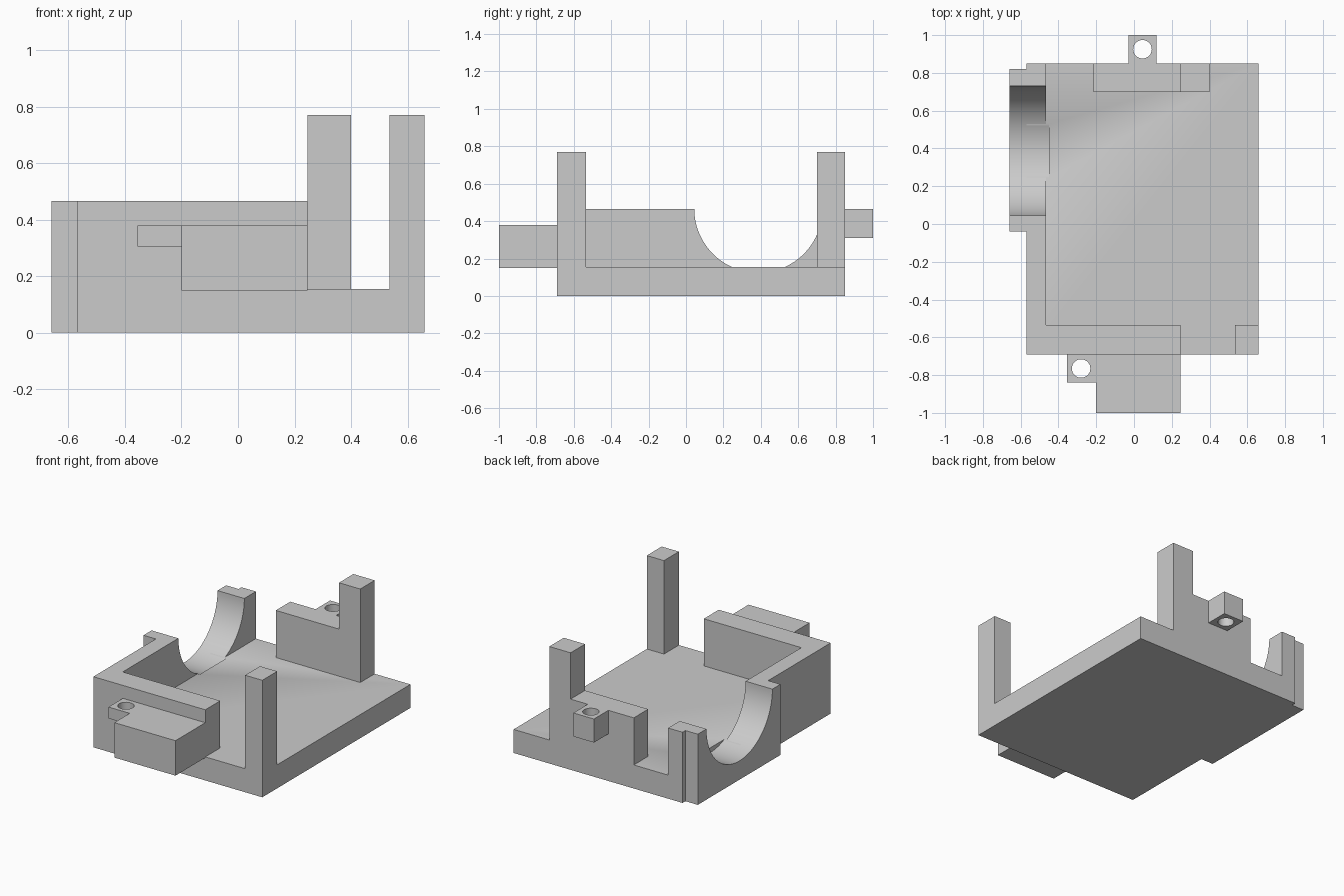
import bpy
import bmesh
import math
from mathutils import Matrix, Vector

cube = bpy.data.objects.get("Cube")
if cube:
    bpy.data.objects.remove(cube, do_unlink=True)

grey = bpy.data.materials.new("plain grey")
grey.use_nodes = True
COLOUR = (0.6, 0.6, 0.6, 1.0)
grey.diffuse_color = COLOUR
grey.node_tree.nodes["Principled BSDF"].inputs["Base Color"].default_value = COLOUR


def link(name, bm):
    mesh = bpy.data.meshes.new(name)
    bm.to_mesh(mesh)
    bm.free()
    mesh.materials.append(grey)
    obj = bpy.data.objects.new(name, mesh)
    bpy.context.scene.collection.objects.link(obj)
    return obj


def box(name, x, y, z):
    """Box from (min, max) ranges on each axis."""
    bm = bmesh.new()
    size = Vector((x[1] - x[0], y[1] - y[0], z[1] - z[0]))
    mid = Vector((sum(x), sum(y), sum(z))) / 2
    bmesh.ops.create_cube(bm, size=1, matrix=Matrix.Translation(mid) @ Matrix.Diagonal(size).to_4x4())
    return link(name, bm)


def prism(name, outline, z):
    """Upright prism from a plan outline, anticlockwise."""
    bm = bmesh.new()
    face = bm.faces.new([bm.verts.new((x, y, z[0])) for x, y in outline])
    top = bmesh.ops.extrude_face_region(bm, geom=[face])["geom"]
    bmesh.ops.translate(bm, vec=(0, 0, z[1] - z[0]),
                        verts=[v for v in top if isinstance(v, bmesh.types.BMVert)])
    bmesh.ops.recalc_face_normals(bm, faces=bm.faces)
    return link(name, bm)


def bore(parts, centre, radius, depth, axis, sides):
    """Cut a round bore through the parts, then discard the cutter."""
    bm = bmesh.new()
    turn = Matrix.Rotation(math.pi / 2, 4, "Y") if axis == "X" else Matrix()
    bmesh.ops.create_cone(bm, cap_ends=True, segments=sides, radius1=radius, radius2=radius,
                          depth=depth, matrix=Matrix.Translation(centre) @ turn)
    cutter = link("bore_cutter", bm)
    cutter.hide_render = True
    for part in parts:
        mod = part.modifiers.new("bore", "BOOLEAN")
        mod.operation = "DIFFERENCE"
        mod.solver = "EXACT"
        mod.object = cutter
        bpy.context.view_layer.objects.active = part
        bpy.ops.object.modifier_apply(modifier=mod.name)
    bpy.data.objects.remove(cutter, do_unlink=True)


# Main levels and plan limits
FLOOR, RIM, POST = 0.155, 0.465, 0.77
LEFT, RIGHT, FRONT, BACK = -0.57, 0.66, -0.69, 0.85
WALL_X, WALL_Y = -0.465, -0.535

# Floor plate and the L-shaped wall along the front and side
base = box("base_plate", (LEFT, RIGHT), (FRONT, BACK), (0, FLOOR))
wall = prism("corner_wall", [(LEFT, FRONT), (0.245, FRONT), (0.245, WALL_Y),
                             (WALL_X, WALL_Y), (WALL_X, BACK), (LEFT, BACK)], (FLOOR, RIM))
flange = box("cradle_flange", (-0.66, LEFT), (-0.04, 0.82), (0, RIM))

# Back wall and the two tall posts
box("back_wall", (-0.215, 0.245), (0.70, BACK), (FLOOR, RIM))
box("back_post", (0.245, 0.40), (0.70, BACK), (FLOOR, POST))
box("front_post", (0.535, RIGHT), (FRONT, WALL_Y), (FLOOR, POST))

# Front block and the drilled tabs
box("front_block", (-0.20, 0.245), (-1.0, FRONT), (0.15, 0.38))
front_tab = box("front_tab", (-0.355, -0.20), (-0.84, FRONT), (0.305, 0.38))
back_tab = box("back_tab", (-0.03, 0.12), (BACK, 1.0), (0.31, RIM))
bore([front_tab], (-0.28, -0.765, 0.34), 0.049, 0.4, "Z", 32)
bore([back_tab], (0.045, 0.925, 0.39), 0.049, 0.4, "Z", 32)

# Half-round cradle through the side, dipping slightly into the floor
bore([base, wall, flange], (-0.65, 0.387, 0.467), 0.343, 0.40, "X", 96)

# Smooth the bores, keep all corners sharp
bpy.ops.object.select_all(action="DESELECT")
for part in (base, wall, flange, front_tab, back_tab):
    part.select_set(True)
bpy.context.view_layer.objects.active = base
bpy.ops.object.shade_smooth_by_angle(angle=math.radians(30))
